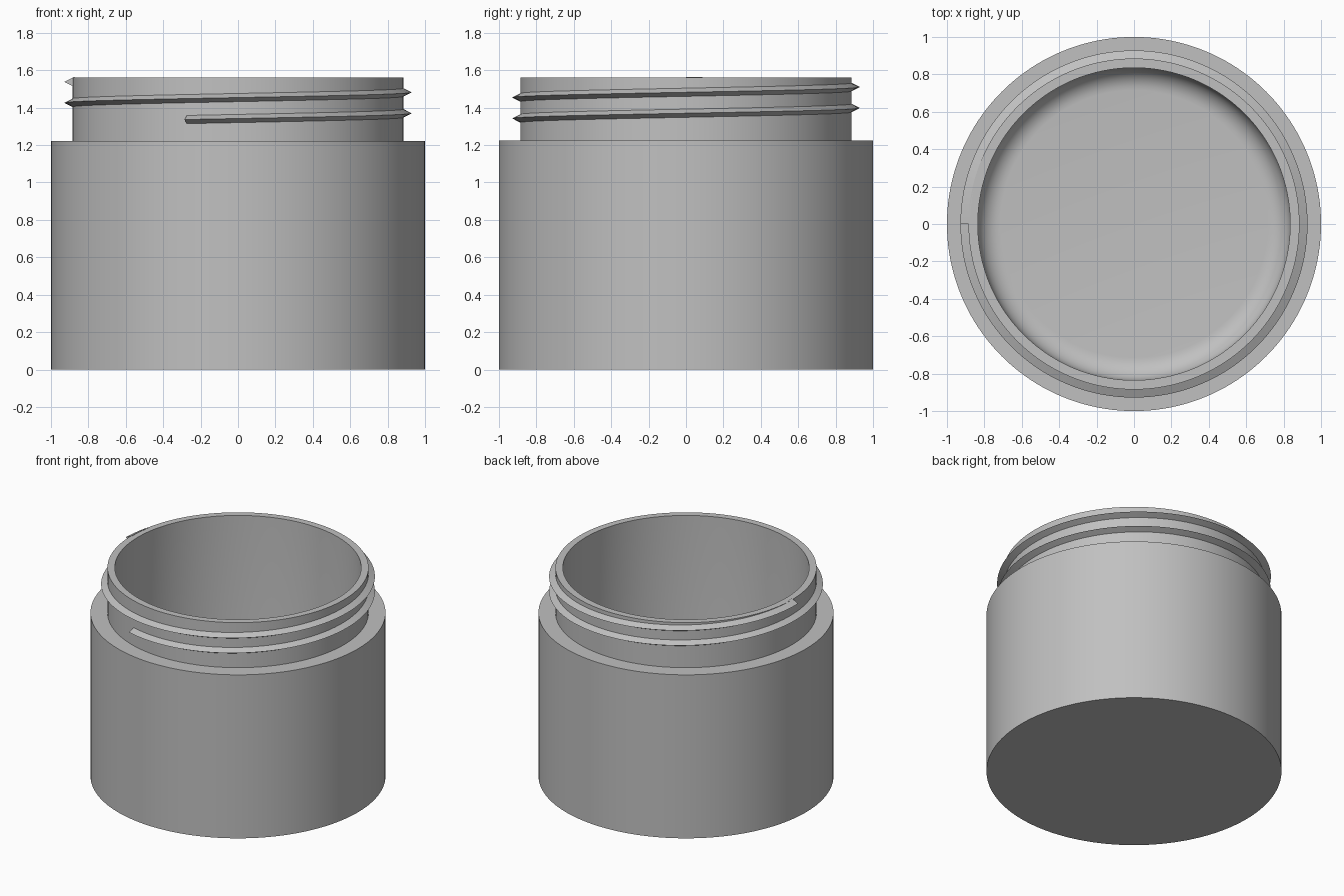
import bpy, bmesh, math

if "Cube" in bpy.data.objects:
    bpy.data.objects.remove(bpy.data.objects["Cube"])

SEG = 160

grey = bpy.data.materials.new("plain_grey")
grey.diffuse_color = (0.53, 0.53, 0.53, 1)
grey.use_nodes = True
grey.node_tree.nodes["Principled BSDF"].inputs["Base Color"].default_value = grey.diffuse_color


def finish(name, bm):
    bmesh.ops.recalc_face_normals(bm, faces=bm.faces)
    mesh = bpy.data.meshes.new(name)
    bm.to_mesh(mesh)
    bm.free()
    mesh.materials.append(grey)
    obj = bpy.data.objects.new(name, mesh)
    bpy.context.collection.objects.link(obj)
    bpy.ops.object.select_all(action='DESELECT')
    obj.select_set(True)
    bpy.context.view_layer.objects.active = obj
    bpy.ops.object.shade_smooth_by_angle(angle=math.radians(30))
    return obj


def point(r, a, z):
    return (r * math.cos(a), r * math.sin(a), z)


# Jar: outer wall, shoulder, neck, rim and cavity as one lathed profile
floor_z, inner_r, fillet = 0.13, 0.835, 0.12
profile = [(1.0, 0.0), (1.0, 1.223), (0.885, 1.223), (0.885, 1.56), (inner_r, 1.56)]
for i in range(9):
    t = i / 8 * math.pi / 2
    profile.append((inner_r - fillet + fillet * math.cos(t),
                    floor_z + fillet - fillet * math.sin(t)))

bm = bmesh.new()
rings = [[bm.verts.new(point(r, 2 * math.pi * s / SEG, z)) for s in range(SEG)]
         for r, z in profile]
for low, high in zip(rings, rings[1:]):
    for s in range(SEG):
        n = (s + 1) % SEG
        bm.faces.new((low[s], low[n], high[n], high[s]))
bm.faces.new(rings[0])    # underside
bm.faces.new(rings[-1])   # cavity floor
finish("jar_body", bm)

# Screw thread: triangular section swept up a helix, with flat cut ends
START, END, PITCH, STEPS = 252, 900, 0.112, 288
bm = bmesh.new()
sections = []
for i in range(STEPS + 1):
    deg = START + (END - START) * i / STEPS
    a, z = math.radians(deg), 1.37 + PITCH * (deg - 360) / 360
    sections.append([bm.verts.new(point(r, a, z + dz))
                     for r, dz in ((0.877, -0.026), (0.928, 0.0), (0.877, 0.026))])
for p, q in zip(sections, sections[1:]):
    for k in range(3):
        n = (k + 1) % 3
        bm.faces.new((p[k], p[n], q[n], q[k]))
bm.faces.new(sections[0])
bm.faces.new(sections[-1])
finish("screw_thread", bm)
